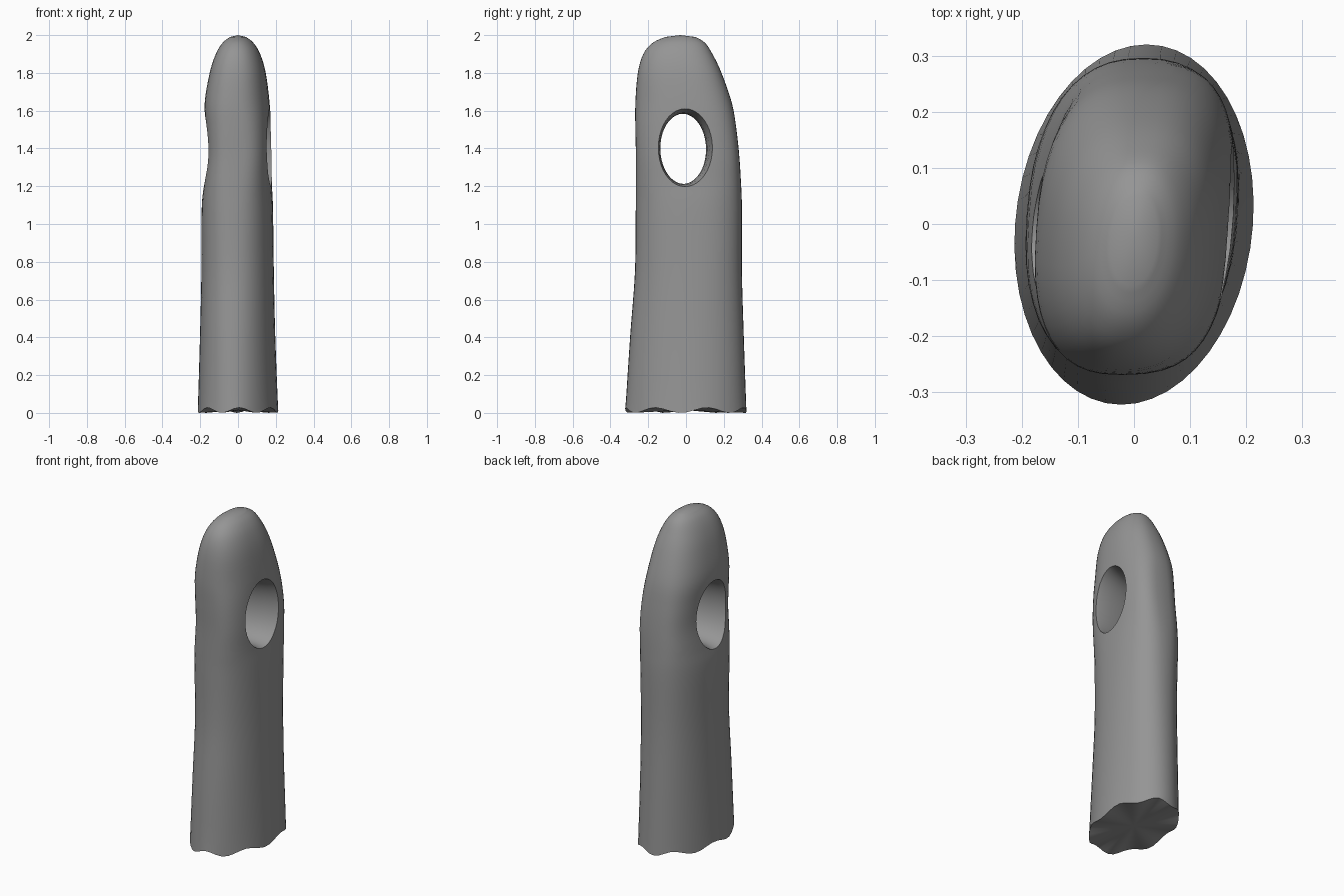
import bpy, math

if "Cube" in bpy.data.objects:
    bpy.data.objects.remove(bpy.data.objects["Cube"])

SEG = 48

def loft(name, rings, start_pole, end_pole):
    """Skin a stack of equal-length rings, closing both ends with a fan."""
    n = len(rings[0])
    verts = [p for r in rings for p in r] + [start_pole, end_pole]
    faces = []
    for i in range(len(rings) - 1):
        for j in range(n):
            k = (j + 1) % n
            faces.append((i*n + j, i*n + k, (i+1)*n + k, (i+1)*n + j))
    last = (len(rings) - 1) * n
    for j in range(n):
        k = (j + 1) % n
        faces.append((k, j, len(verts) - 2))
        faces.append((last + j, last + k, len(verts) - 1))
    mesh = bpy.data.meshes.new(name)
    mesh.from_pydata(verts, [], faces)
    ob = bpy.data.objects.new(name, mesh)
    bpy.context.collection.objects.link(ob)
    return ob

def catmull(a, b, c, d, t):
    return [0.5 * (2*q + (r - p)*t + (2*p - 5*q + 4*r - s)*t*t + (3*q - p - 3*r + s)*t**3)
            for p, q, r, s in zip(a, b, c, d)]

def spow(v, e):
    return math.copysign(abs(v) ** e, v)

# Body sections: z, left, right, front, back, squareness
sections = [
    (0.00, -0.212, 0.212, -0.322, 0.320, 2.0),
    (0.40, -0.200, 0.196, -0.296, 0.306, 2.1),
    (0.75, -0.192, 0.188, -0.270, 0.296, 2.2),
    (1.08, -0.190, 0.183, -0.266, 0.296, 2.4),
    (1.22, -0.175, 0.176, -0.265, 0.291, 2.7),
    (1.36, -0.160, 0.175, -0.265, 0.282, 2.9),
    (1.50, -0.165, 0.172, -0.268, 0.267, 2.8),
    (1.64, -0.174, 0.165, -0.268, 0.243, 2.5),
    (1.80, -0.148, 0.145, -0.255, 0.188, 2.4),
    (1.90, -0.116, 0.116, -0.226, 0.140, 2.3),
    (1.96, -0.080, 0.080, -0.175, 0.100, 2.2),
    (1.99, -0.042, 0.042, -0.110, 0.050, 2.1),
]

def body_ring(s, wavy=False):
    z, x0, x1, y0, y1, e = s
    cx, cy, ring = (x0 + x1)/2, (y0 + y1)/2, []
    for j in range(SEG):
        a = 2 * math.pi * j / SEG
        y = (y1 - y0)/2 * spow(math.sin(a), 2/e)
        x = cx + (x1 - x0)/2 * spow(math.cos(a), 2/e) + 0.07*y
        # Uneven foot edge
        dz = 0.014 - 0.014*math.cos(7*(a + math.radians(5))) if wavy else 0
        ring.append((x, cy + y, z + dz))
    return ring

rings = []
for i in range(len(sections) - 1):
    pts = [sections[max(0, min(len(sections) - 1, i + k))] for k in (-1, 0, 1, 2)]
    for t in range(4):
        rings.append(body_ring(catmull(*pts, t/4), wavy=not rings))
rings.append(body_ring(sections[-1]))
body = loft("body", rings, (0, 0, 0.015), (0, -0.03, 2.0))

# Oval side hole, flared at both mouths
hole_profile = [(-0.30, 0.165, 0.230), (-0.17, 0.142, 0.205), (-0.13, 0.130, 0.195),
                (-0.06, 0.124, 0.188), (0.00, 0.122, 0.186), (0.06, 0.124, 0.188),
                (0.13, 0.132, 0.196), (0.17, 0.145, 0.206), (0.30, 0.170, 0.230)]
hole_rings = [[(x, -0.015 + 0.05*x + ry*math.cos(2*math.pi*j/40),
                1.398 + 0.04*x + rz*math.sin(2*math.pi*j/40)) for j in range(40)]
              for x, ry, rz in hole_profile]
cutter = loft("hole_cutter", hole_rings, (-0.3, -0.03, 1.39), (0.3, 0, 1.41))
cutter.hide_render = True

mod = body.modifiers.new("hole", 'BOOLEAN')
mod.operation = 'DIFFERENCE'
mod.solver = 'EXACT'
mod.object = cutter
bpy.ops.object.select_all(action='DESELECT')
bpy.context.view_layer.objects.active = body
body.select_set(True)
bpy.ops.object.modifier_apply(modifier=mod.name)
bpy.data.objects.remove(cutter)
bpy.ops.object.shade_smooth_by_angle(angle=math.radians(50))

# Dark grey surface
mat = bpy.data.materials.new("dark_grey")
mat.diffuse_color = (0.3, 0.3, 0.3, 1)
mat.use_nodes = True
mat.node_tree.nodes["Principled BSDF"].inputs["Base Color"].default_value = mat.diffuse_color
body.data.materials.clear()
body.data.materials.append(mat)
